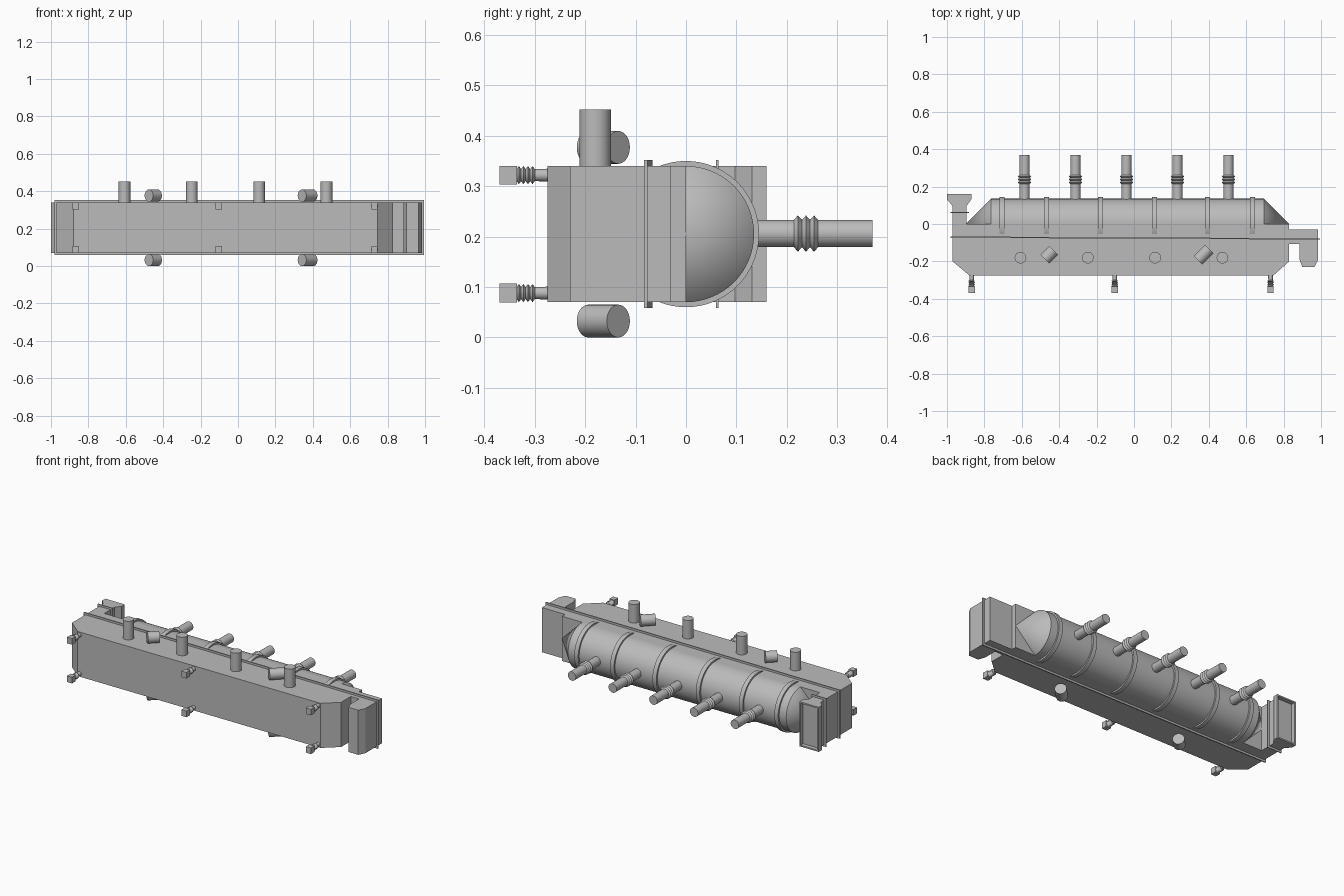
import bpy, bmesh, math
from mathutils import Vector, Matrix

if "Cube" in bpy.data.objects:
    bpy.data.objects.remove(bpy.data.objects["Cube"], do_unlink=True)

GREY = (0.5, 0.5, 0.5, 1.0)
metal = bpy.data.materials.new("plain_grey_metal")
metal.use_nodes = True
metal.diffuse_color = GREY
metal.node_tree.nodes["Principled BSDF"].inputs["Base Color"].default_value = GREY

BOTTOM, TOP = 0.07, 0.34
AXIS_Z = 0.205


def finish(name, bm, smooth=False):
    """Turn a bmesh into a named object with the shared material."""
    bmesh.ops.recalc_face_normals(bm, faces=bm.faces)
    mesh = bpy.data.meshes.new(name)
    bm.to_mesh(mesh)
    bm.free()
    mesh.materials.append(metal)
    obj = bpy.data.objects.new(name, mesh)
    bpy.context.collection.objects.link(obj)
    if smooth:
        bpy.ops.object.select_all(action="DESELECT")
        obj.select_set(True)
        bpy.context.view_layer.objects.active = obj
        bpy.ops.object.shade_smooth_by_angle(angle=math.radians(30))
    return obj


def prism(outline, z0=BOTTOM, z1=TOP):
    """Extrude a plan outline upwards."""
    bm = bmesh.new()
    base = bm.faces.new([bm.verts.new((x, y, z0)) for x, y in outline])
    top = bmesh.ops.extrude_face_region(bm, geom=[base])["geom"]
    verts = [v for v in top if isinstance(v, bmesh.types.BMVert)]
    bmesh.ops.translate(bm, vec=(0, 0, z1 - z0), verts=verts)
    bmesh.ops.recalc_face_normals(bm, faces=bm.faces)
    return bm


def box(name, centre, size, turn=0.0):
    bm = bmesh.new()
    m = Matrix.Translation(centre) @ Matrix.Rotation(turn, 4, "Z") @ Matrix.Diagonal((*size, 1))
    bmesh.ops.create_cube(bm, size=1, matrix=m)
    return finish(name, bm)


def lathe(name, origin, direction, profile, sides=32):
    """Revolve (distance, radius) pairs about an axis."""
    bm = bmesh.new()
    pts = [bm.verts.new((r, 0, t)) for t, r in profile]
    edges = [bm.edges.new(pair) for pair in zip(pts, pts[1:])]
    bmesh.ops.spin(bm, geom=pts + edges, cent=(0, 0, 0), axis=(0, 0, 1),
                   angle=math.tau, steps=sides)
    bmesh.ops.remove_doubles(bm, verts=bm.verts, dist=0.0001)
    turn = Vector(direction).to_track_quat("Z", "Y").to_matrix().to_4x4()
    bm.transform(Matrix.Translation(origin) @ turn)
    return finish(name, bm, smooth=True)


def bellows(start, length, inner, outer, ridges):
    """Zigzag profile of an expansion joint."""
    step = length / (2 * ridges)
    return [(start + i * step, outer if i % 2 else inner) for i in range(2 * ridges + 1)]


# Main casing with chamfered front corners
finish("main_casing", prism([(-0.97, 0), (-0.97, -0.2), (-0.88, -0.275),
                             (0.745, -0.275), (0.83, -0.2), (0.83, 0)]))

# Inlet duct with flared, recessed mouth facing the back
inlet = prism([(-0.97, -0.01), (-0.97, 0.097), (-1.0, 0.131), (-1.0, 0.16),
               (-0.87, 0.16), (-0.87, 0.131), (-0.895, 0.097), (-0.895, -0.01)])
mouth = max(inlet.faces, key=lambda f: f.calc_center_median().y)
bmesh.ops.inset_region(inlet, faces=[mouth], thickness=0.012)
pushed = bmesh.ops.extrude_face_region(inlet, geom=[mouth])["geom"]
bmesh.ops.translate(inlet, vec=(0, -0.025, 0),
                    verts=[v for v in pushed if isinstance(v, bmesh.types.BMVert)])
if mouth.is_valid:
    inlet.faces.remove(mouth)
finish("inlet_duct", inlet)

# Outlet elbow turning to the front
finish("outlet_duct", prism([(0.82, -0.03), (0.985, -0.03), (0.985, -0.12), (0.985, -0.19),
                             (0.965, -0.23), (0.9, -0.23), (0.885, -0.19),
                             (0.885, -0.107), (0.82, -0.107)]))

# Thin flanges
box("main_flange", (0.007, -0.075, AXIS_Z), (1.975, 0.007, 0.294), -0.005)
box("inlet_flange", (-0.932, 0.062, AXIS_Z), (0.097, 0.005, 0.294))

# Cylindrical drum with conical ends, and its bands
lathe("drum", (0, 0, AXIS_Z), (1, 0, 0),
      [(-0.9, 0), (-0.765, 0.135), (0.695, 0.135), (0.83, 0)], 64)
for x in (-0.705, -0.468, -0.18, 0.11, 0.393, 0.633):
    lathe("drum_band", (x, 0, AXIS_Z), (1, 0, 0),
          [(-0.013, 0), (-0.013, 0.145), (0.013, 0.145), (0.013, 0)], 64)

# Back pipes with expansion joints
for i in range(5):
    lathe("back_pipe", (-0.585 + i * 0.2725, 0, AXIS_Z + 0.001), (0, 1, 0),
          [(0.1, 0), (0.1, 0.027)] + bellows(0.214, 0.048, 0.027, 0.036, 3)
          + [(0.37, 0.027), (0.37, 0)])

# Front connectors with square ends
for x in (-0.868, -0.103, 0.73):
    for z in (0.088, 0.322):
        lathe("front_connector", (x, -0.26, z), (0, -1, 0),
              [(0, 0), (0, 0.013)] + bellows(0.04, 0.036, 0.012, 0.018, 4)
              + [(0.08, 0.013), (0.08, 0)], 24)
        box("connector_block", (x, -0.3525, z), (0.034, 0.035, 0.037))

# Upright pipes on the top
for i in range(4):
    lathe("top_pipe", (-0.607 + i * 0.36, -0.18, 0.33), (0, 0, 1),
          [(0, 0), (0, 0.031), (0.122, 0.031), (0.122, 0)])

# Diagonal stubs above and below the casing
for x, half in ((-0.453, 0.033), (0.372, 0.042)):
    for z in (0.0325, 0.377):
        lathe("diagonal_stub", (x, -0.164, z), (1, 1, 0),
              [(-half, 0), (-half, 0.0325), (half, 0.0325), (half, 0)])
